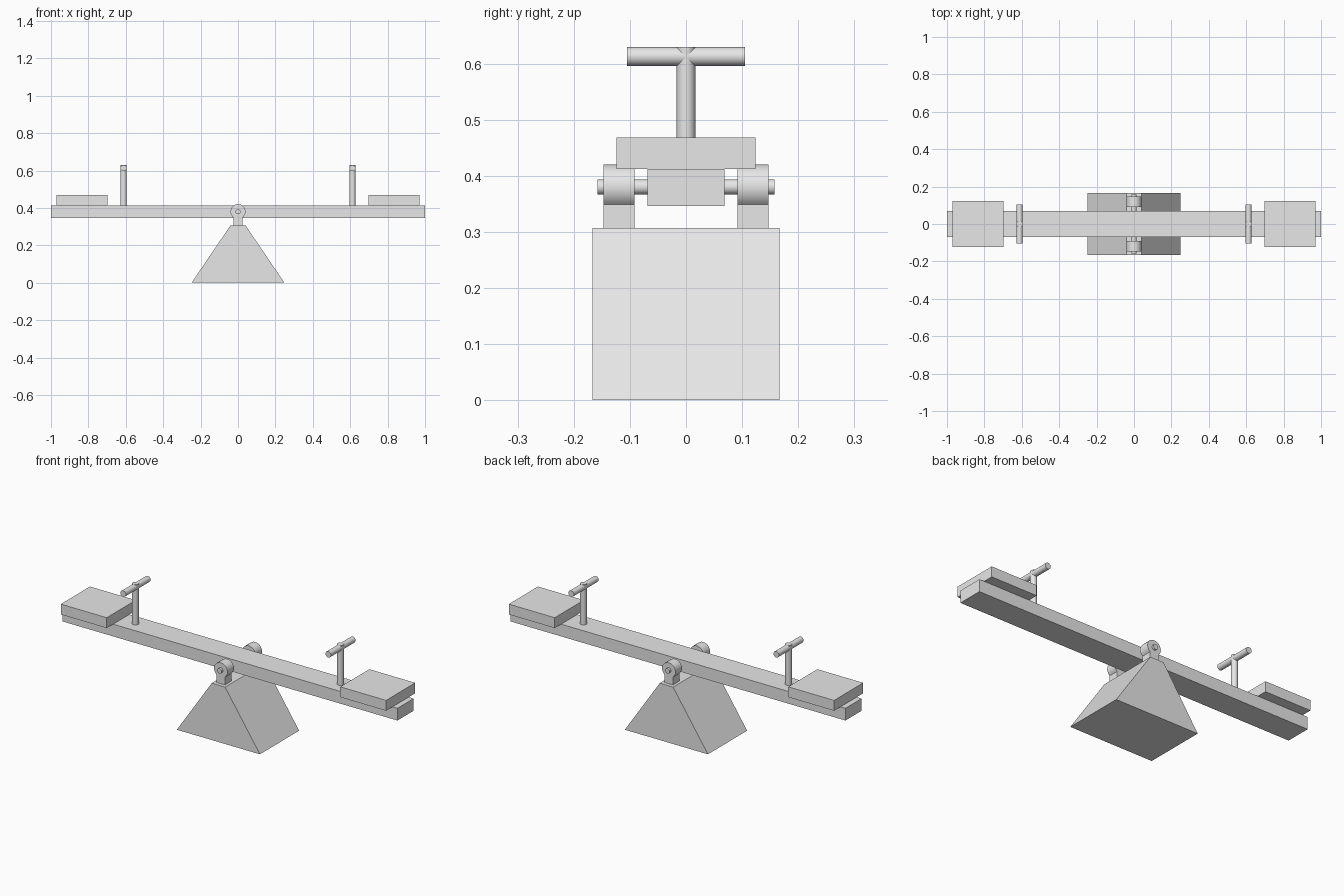
import bpy
import bmesh
import math

if "Cube" in bpy.data.objects:
    bpy.data.objects.remove(bpy.data.objects["Cube"], do_unlink=True)

grey = bpy.data.materials.new("light_grey")
grey.use_nodes = True
grey.diffuse_color = (0.8, 0.8, 0.8, 1)
grey.node_tree.nodes["Principled BSDF"].inputs["Base Color"].default_value = (0.8, 0.8, 0.8, 1)


def finish(obj, name):
    obj.name = name
    obj.data.materials.append(grey)
    return obj


def box(name, center, size):
    bpy.ops.mesh.primitive_cube_add(size=1, location=center)
    obj = bpy.context.object
    obj.scale = size
    bpy.ops.object.transform_apply(location=False, rotation=False, scale=True)
    return finish(obj, name)


def cylinder(name, center, radius, length, along_y=False):
    tilt = math.pi / 2 if along_y else 0
    bpy.ops.mesh.primitive_cylinder_add(vertices=32, radius=radius, depth=length,
                                        location=center, rotation=(tilt, 0, 0))
    bpy.ops.object.shade_smooth_by_angle(angle=math.radians(30))
    return finish(bpy.context.object, name)


def extrude_profile(name, points, y0, y1, smooth=False):
    """Extrude an outline in the xz plane from y0 to y1."""
    bm = bmesh.new()
    face = bm.faces.new([bm.verts.new((x, y0, z)) for x, z in points])
    moved = bmesh.ops.extrude_face_region(bm, geom=[face])["geom"]
    bmesh.ops.translate(bm, vec=(0, y1 - y0, 0),
                        verts=[v for v in moved if isinstance(v, bmesh.types.BMVert)])
    bmesh.ops.recalc_face_normals(bm, faces=bm.faces)
    mesh = bpy.data.meshes.new(name)
    bm.to_mesh(mesh)
    bm.free()
    obj = bpy.data.objects.new(name, mesh)
    bpy.context.collection.objects.link(obj)
    if smooth:
        bpy.ops.object.select_all(action="DESELECT")
        obj.select_set(True)
        bpy.context.view_layer.objects.active = obj
        bpy.ops.object.shade_smooth_by_angle(angle=math.radians(30))
    return finish(obj, name)


PIVOT_Z = 0.38
BASE_TOP = 0.307

# Wedge-shaped base
extrude_profile("base", [(-0.248, 0), (0.248, 0), (0.04, BASE_TOP), (-0.04, BASE_TOP)],
                -0.167, 0.167)

# Keyhole-shaped brackets holding the axle
ring, neck = 0.04, 0.025
start = -math.asin(math.sqrt(ring**2 - neck**2) / ring)
sweep = math.pi - 2 * start
steps = 28
outline = [(-neck, BASE_TOP), (neck, BASE_TOP)]
for i in range(steps + 1):
    a = start + sweep * i / steps
    outline.append((ring * math.cos(a), PIVOT_Z + ring * math.sin(a)))
for side, name in ((-1, "front_bracket"), (1, "back_bracket")):
    extrude_profile(name, outline, side * 0.092, side * 0.147, smooth=True)

cylinder("axle", (0, 0, PIVOT_Z), 0.0135, 0.316, along_y=True)

# Plank
box("plank", (0, 0, 0.379), (2, 0.138, 0.066))

# Seat, post and handle at each end
for side, label in ((-1, "right"), (1, "left")):
    box(label + "_seat", (side * 0.834, 0, 0.44), (0.274, 0.248, 0.056))
    cylinder(label + "_post", (side * 0.612, 0, 0.5195), 0.0165, 0.219)
    cylinder(label + "_handle", (side * 0.612, 0, 0.6125), 0.0165, 0.21, along_y=True)
